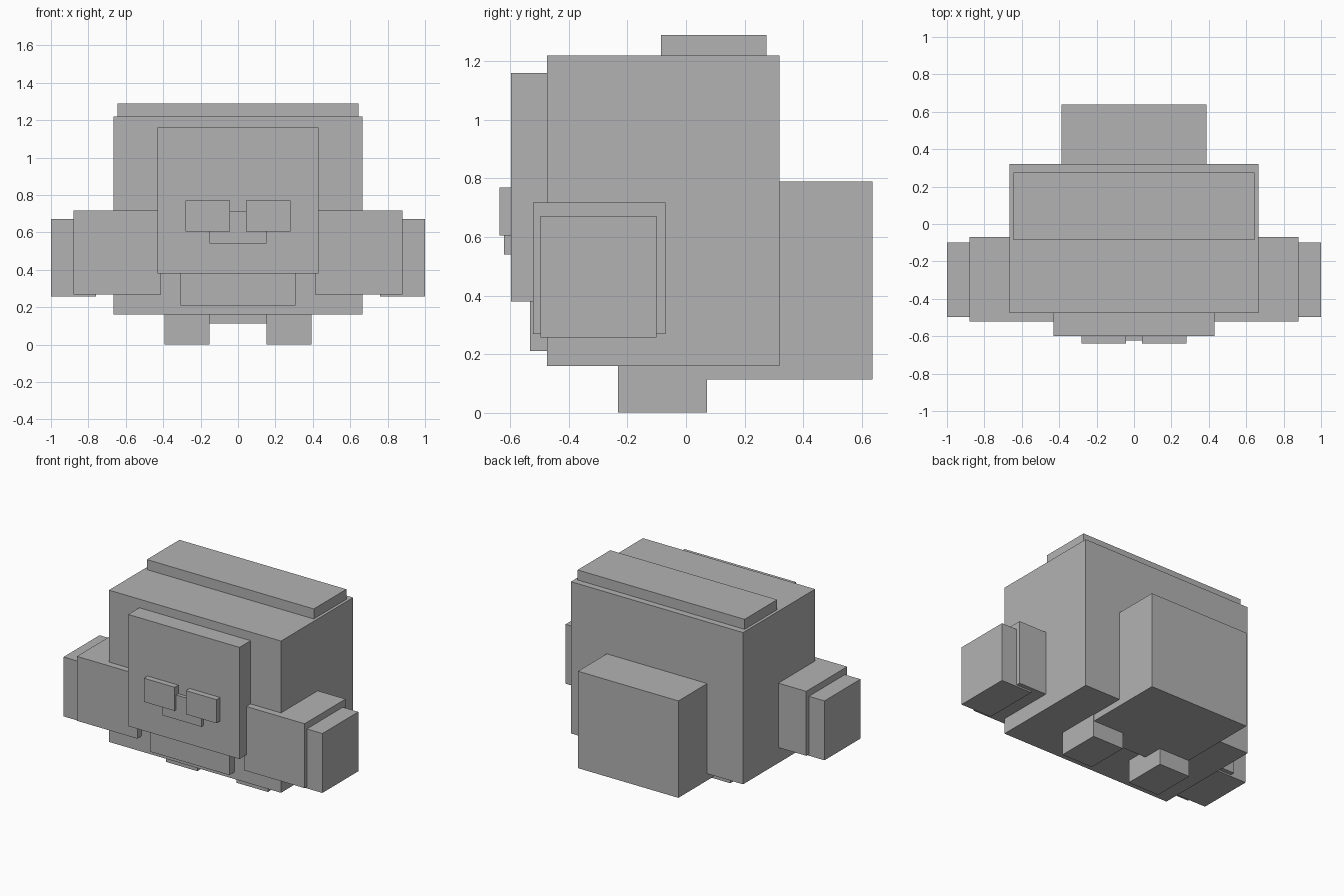
import bpy
import bmesh
from mathutils import Vector

cube = bpy.data.objects.get("Cube")
if cube:
    bpy.data.objects.remove(cube, do_unlink=True)

grey = bpy.data.materials.new("plain_grey")
grey.use_nodes = True
colour = (0.45, 0.45, 0.45, 1)
grey.diffuse_color = colour
grey.node_tree.nodes["Principled BSDF"].inputs["Base Color"].default_value = colour


def box(name, x, y, z):
    """Flat-faced box spanning the given (low, high) ranges."""
    low, high = (Vector(corner) for corner in zip(x, y, z))
    mesh = bpy.data.meshes.new(name)
    bm = bmesh.new()
    bmesh.ops.create_cube(bm, size=1)
    for v in bm.verts:
        v.co = v.co * (high - low)
    bm.to_mesh(mesh)
    bm.free()
    mesh.materials.append(grey)
    obj = bpy.data.objects.new(name, mesh)
    obj.location = (low + high) / 2
    bpy.context.collection.objects.link(obj)
    return obj


def centred(name, half_width, y, z):
    return box(name, (-half_width, half_width), y, z)


def pair(name, x, y, z):
    """Matching boxes on the model's left (+x) and right (-x)."""
    box("left_" + name, x, y, z)
    box("right_" + name, (-x[1], -x[0]), y, z)


# Torso, top ridge and tail block
centred("body", 0.665, (-0.475, 0.32), (0.16, 1.22))
centred("top_ridge", 0.645, (-0.085, 0.275), (1.15, 1.29))
centred("tail", 0.388, (-0.07, 0.638), (0.113, 0.79))

# Face
centred("face", 0.43, (-0.598, -0.4), (0.38, 1.16))
centred("chin", 0.307, (-0.533, -0.4), (0.21, 0.45))
centred("nose", 0.153, (-0.622, -0.55), (0.54, 0.71))
pair("eye", (0.043, 0.28), (-0.638, -0.55), (0.605, 0.77))

# Limbs
pair("arm", (0.413, 0.88), (-0.522, -0.07), (0.268, 0.718))
pair("hand", (0.76, 1.0), (-0.497, -0.1), (0.257, 0.672))
pair("foot", (0.152, 0.393), (-0.232, 0.072), (0.0, 0.3))
